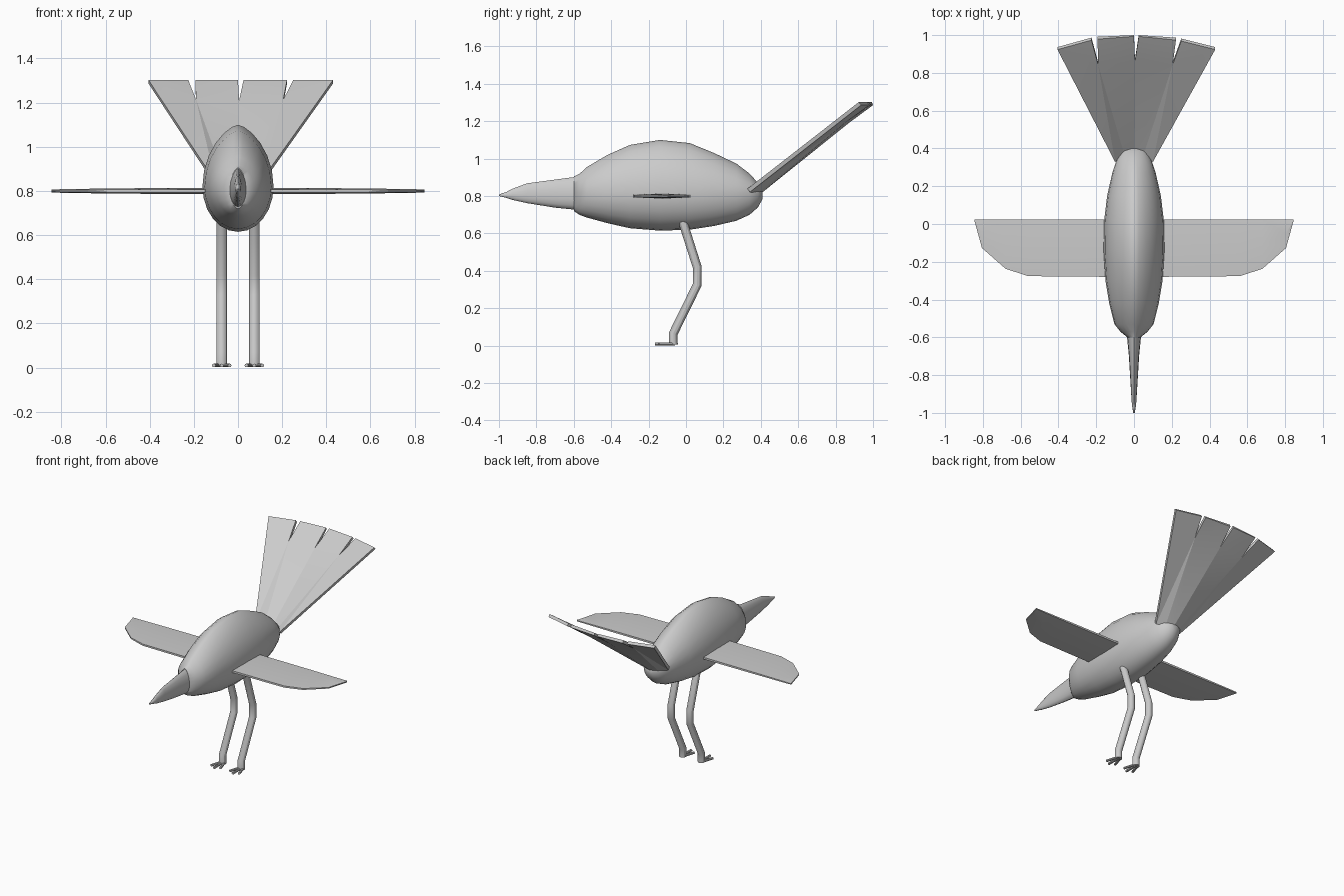
import bpy, bmesh, math
from mathutils import Vector

if "Cube" in bpy.data.objects:
    bpy.data.objects.remove(bpy.data.objects["Cube"])


def finish(bm, name, angle=35):
    bmesh.ops.recalc_face_normals(bm, faces=bm.faces)
    me = bpy.data.meshes.new(name)
    bm.to_mesh(me)
    bm.free()
    ob = bpy.data.objects.new(name, me)
    bpy.context.collection.objects.link(ob)
    bpy.ops.object.select_all(action='DESELECT')
    ob.select_set(True)
    bpy.context.view_layer.objects.active = ob
    bpy.ops.object.shade_smooth_by_angle(angle=math.radians(angle))
    return ob


def add_loft(bm, rings):
    """Skin a list of equal-length closed rings and cap both ends."""
    vs = [[bm.verts.new(p) for p in r] for r in rings]
    n = len(vs[0])
    for a, b in zip(vs, vs[1:]):
        for i in range(n):
            j = (i + 1) % n
            bm.faces.new((a[i], a[j], b[j], b[i]))
    bm.faces.new(vs[0])
    bm.faces.new(vs[-1])


def egg_ring(y, top, bottom, w, zc, n=24):
    """Egg section: round belly, narrower back."""
    ring = []
    for i in range(n):
        t = 2 * math.pi * i / n
        c, s = math.cos(t), math.sin(t)
        x = w * math.copysign(abs(c) ** (1.35 if s > 0 else 1.0), c)
        ring.append((x, y, zc + s * ((top - zc) if s > 0 else (zc - bottom))))
    return ring


def add_tube(bm, path, r, n=12, flat=1.0):
    """Tube in a plane, mitred at the bends."""
    pts = [Vector(p) for p in path]
    rings = []
    for i, p in enumerate(pts):
        d0 = (p - pts[max(i - 1, 0)]).normalized()
        d1 = (pts[min(i + 1, len(pts) - 1)] - p).normalized()
        d = (d0 + d1).normalized()
        ref = Vector((1, 0, 0)) if abs(d.x) < 0.7 else Vector((0, 1, 0))
        v = d.cross(ref).normalized()
        u = v.cross(d)
        rings.append([p + r * (u * math.cos(2 * math.pi * k / n)
                               + v * flat * math.sin(2 * math.pi * k / n)) for k in range(n)])
    add_loft(bm, rings)


# Body: y, top, bottom, half width
body = [(-0.60, 0.905, 0.72, 0.035), (-0.57, 0.918, 0.70, 0.072),
        (-0.53, 0.955, 0.685, 0.104), (-0.42, 1.02, 0.655, 0.131),
        (-0.30, 1.073, 0.628, 0.151), (-0.14, 1.10, 0.615, 0.161),
        (0.02, 1.083, 0.62, 0.158), (0.15, 1.03, 0.64, 0.142),
        (0.27, 0.973, 0.668, 0.115), (0.34, 0.92, 0.70, 0.092),
        (0.385, 0.87, 0.74, 0.065), (0.41, 0.825, 0.785, 0.025)]
bm = bmesh.new()
add_loft(bm, [egg_ring(y, t, b, w, min(0.82, t - 0.01)) for y, t, b, w in body])
finish(bm, "body", 45)

# Beak
beak = [(-0.57, 0.905, 0.725, 0.04), (-0.70, 0.888, 0.738, 0.027),
        (-0.85, 0.868, 0.762, 0.018), (-0.93, 0.838, 0.78, 0.013),
        (-0.96, 0.822, 0.79, 0.011), (-1.0, 0.808, 0.80, 0.004)]
bm = bmesh.new()
add_loft(bm, [egg_ring(y, t, b, w, 0.806, 16) for y, t, b, w in beak])
finish(bm, "beak", 40)

# Wings: x, leading edge y, mid half thickness
wing = [(0.10, -0.28, 0.014), (0.56, -0.276, 0.012), (0.68, -0.237, 0.010),
        (0.805, -0.127, 0.008), (0.845, 0.018, 0.006)]
for side, s in (("left", 1), ("right", -1)):
    bm = bmesh.new()
    rings = []
    for x, y0, h in wing:
        ym, y1, e = (y0 + 0.025) / 2, 0.025, h * 0.5
        rings.append([(s * x, y, 0.80 + z) for y, z in
                      ((y0, -e), (ym, -h), (y1, -e), (y1, e), (ym, h), (y0, e))])
    add_loft(bm, rings)
    finish(bm, side + "_wing", 20)

# Tail feathers: a fan with notches between the tips
base = [(-0.10, 0.335, 0.83), (-0.05, 0.37, 0.82), (0, 0.385, 0.815),
        (0.05, 0.37, 0.82), (0.10, 0.335, 0.83)]
notch = [None, (-0.19, 0.85, 1.205), (0.005, 0.865, 1.20), (0.205, 0.85, 1.205), None]
tips = [((-0.405, 0.93, 1.295), (-0.225, 0.98, 1.295)),
        ((-0.193, 0.985, 1.295), (0.0, 1.0, 1.295)),
        ((0.025, 1.0, 1.295), (0.222, 0.98, 1.295)),
        ((0.25, 0.975, 1.295), (0.43, 0.93, 1.295))]
up = Vector((0, -0.6, 0.8)) * 0.011
for i, (tl, tr) in enumerate(tips):
    outline = [base[i], base[i + 1], notch[i + 1], tr, tl, notch[i]]
    outline = [Vector(p) for p in outline if p]
    bm = bmesh.new()
    add_loft(bm, [[p - up for p in outline], [p + up for p in outline]])
    for v in bm.verts:
        v.co.y = min(v.co.y, 1.0)
        v.co.z = min(v.co.z, 1.302)
    bmesh.ops.triangulate(bm, faces=[f for f in bm.faces if len(f.verts) > 4])
    finish(bm, "tail_feather_%d" % (i + 1), 20)

# Legs with three flat toes each
for side, s in (("left", 1), ("right", -1)):
    x = s * 0.074
    bm = bmesh.new()
    add_tube(bm, [(x, -0.03, 0.70), (x, -0.01, 0.64), (x, 0.06, 0.42),
                  (x, 0.06, 0.325), (x, -0.068, 0.065), (x, -0.068, 0.005)], 0.024)
    finish(bm, side + "_leg", 30)
    bm = bmesh.new()
    for dx, y in ((-0.036, -0.145), (0, -0.165), (0.036, -0.145)):
        add_tube(bm, [(x + dx * 0.3, -0.06, 0.01), (x + dx, y, 0.01)], 0.009, 8, 0.9)
    for v in bm.verts:
        v.co.z = max(v.co.z, 0.0)
    finish(bm, side + "_toes", 40)
